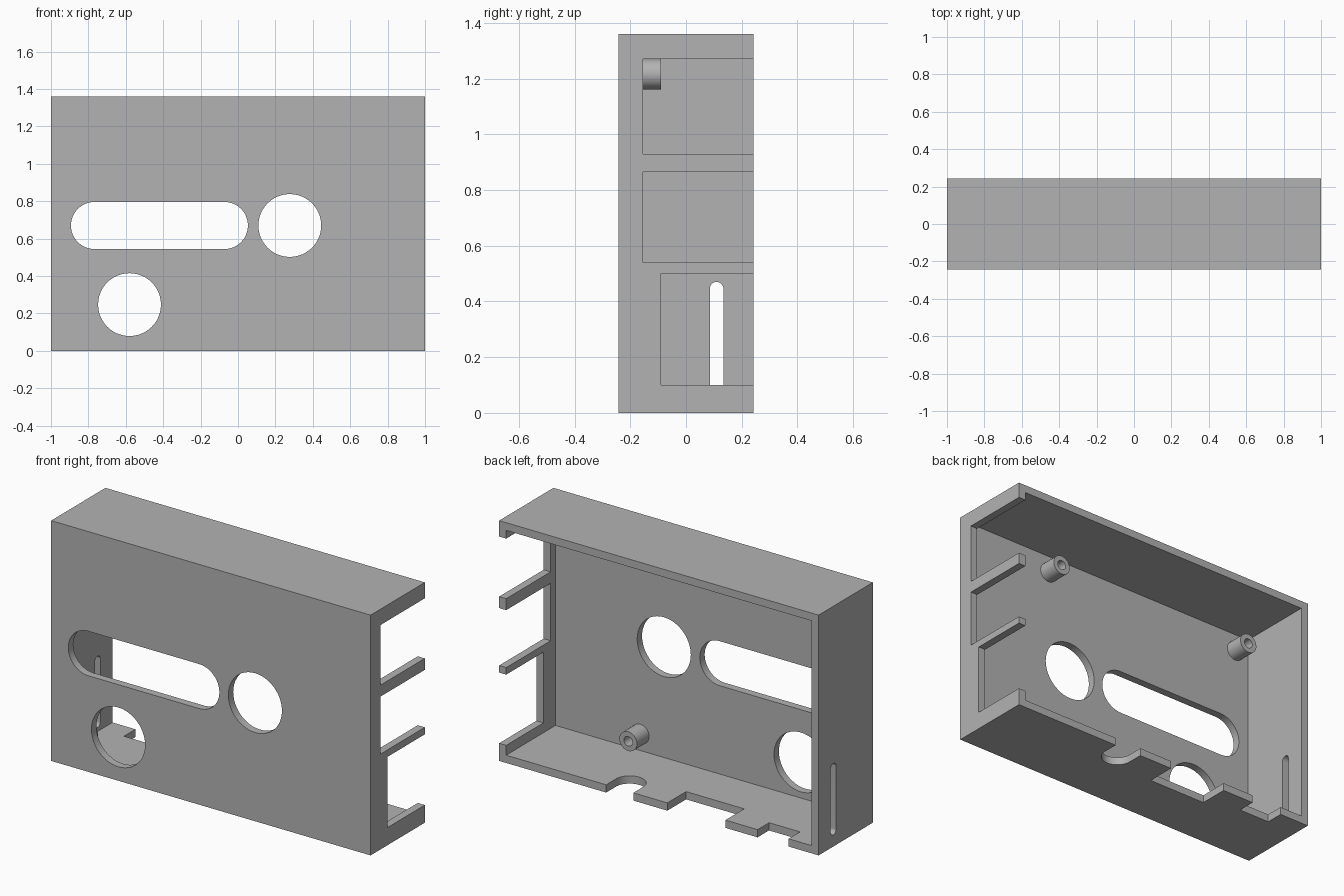
import bpy, bmesh, math
from mathutils import Vector

cube = bpy.data.objects.get("Cube")
if cube:
    bpy.data.objects.remove(cube, do_unlink=True)

W, D, H = 1.0, 0.2425, 1.36      # half width, half depth, height
T = 0.044                        # wall thickness
FLOOR = -D + T                   # inner face of the front plate
OUT = D + 0.2                    # cutters run out past the open back

grey = bpy.data.materials.new("plain grey")
grey.use_nodes = True
grey.diffuse_color = (0.45, 0.45, 0.45, 1)
grey.node_tree.nodes["Principled BSDF"].inputs["Base Color"].default_value = grey.diffuse_color


def prism(name, outline, axis, lo, hi):
    """Extrude a 2D outline along an axis (outline uses the other two axes in order)."""
    bm = bmesh.new()
    others = [i for i in range(3) if i != axis]
    verts = []
    for u, v in outline:
        p = Vector()
        p[others[0]], p[others[1]], p[axis] = u, v, lo
        verts.append(bm.verts.new(p))
    face = bm.faces.new(verts)
    out = bmesh.ops.extrude_face_region(bm, geom=[face])
    shift = Vector()
    shift[axis] = hi - lo
    bmesh.ops.translate(bm, vec=shift, verts=[g for g in out["geom"] if isinstance(g, bmesh.types.BMVert)])
    bmesh.ops.recalc_face_normals(bm, faces=bm.faces)
    mesh = bpy.data.meshes.new(name)
    bm.to_mesh(mesh)
    bm.free()
    mesh.materials.append(grey)
    obj = bpy.data.objects.new(name, mesh)
    bpy.context.collection.objects.link(obj)
    return obj


def rect(u0, u1, v0, v1):
    return [(u0, v0), (u1, v0), (u1, v1), (u0, v1)]


def stadium(a, b, r, n=24):
    """Round-ended slot from centre a to centre b; a circle when they coincide."""
    start = math.atan2(b[1] - a[1], b[0] - a[0]) - math.pi / 2
    pts = []
    for c, turn in ((b, 0), (a, math.pi)):
        for i in range(n + 1):
            t = start + turn + math.pi * i / n
            pts.append((c[0] + r * math.cos(t), c[1] + r * math.sin(t)))
    return pts if a != b else pts[:n] + pts[n + 1:-1]


def cut(obj, cutters):
    """Subtract the cutters, bake the result and remove them."""
    for c in cutters:
        c.hide_render = True
        mod = obj.modifiers.new("cut", "BOOLEAN")
        mod.operation, mod.solver, mod.object = "DIFFERENCE", "EXACT", c
    deps = bpy.context.evaluated_depsgraph_get()
    mesh = bpy.data.meshes.new_from_object(obj.evaluated_get(deps))
    obj.modifiers.clear()
    obj.data = mesh
    for c in cutters:
        bpy.data.objects.remove(c, do_unlink=True)


def smooth(obj):
    bpy.ops.object.select_all(action="DESELECT")
    obj.select_set(True)
    bpy.context.view_layer.objects.active = obj
    bpy.ops.object.shade_smooth_by_angle(angle=math.radians(30))


# Case shell, open at the back
case = prism("case_shell", rect(-W, W, 0, H), 1, -D, D)
cutters = [prism("cavity_cutter", rect(-W + T, W - T, T, H - T), 1, FLOOR, OUT)]

# Front plate: long slot and two round holes
front_holes = [((-0.767, 0.67), (-0.073, 0.67), 0.126),
               ((0.277, 0.67), (0.277, 0.67), 0.168),
               ((-0.58, 0.247), (-0.58, 0.247), 0.168)]
for a, b, r in front_holes:
    cutters.append(prism("front_cutter", stadium(a, b, r), 1, -D - 0.1, FLOOR + 0.02))

# Left wall: three open-ended port bays
for y, z0, z1 in [(-0.155, 0.93, 1.27), (-0.155, 0.54, 0.865), (-0.09, 0.1, 0.5)]:
    cutters.append(prism("bay_cutter", rect(y, OUT, z0, z1), 0, W - T - 0.02, W + 0.1))

# Right wall: narrow card slot
cutters.append(prism("card_slot_cutter", stadium((0.11, 0.09), (0.11, 0.446), 0.024),
                     0, -W - 0.1, -W + T + 0.02))

# Bottom wall: round-ended notch and two square notches
bottom = (-0.1, T + 0.02)
cutters.append(prism("round_notch_cutter", stadium((0.245, 0.154), (0.245, OUT), 0.085), 2, *bottom))
for x0, x1, y in [(-0.417, -0.053, 0.075), (-0.812, -0.618, 0.14)]:
    cutters.append(prism("square_notch_cutter", rect(x0, x1, y, OUT), 2, *bottom))

cut(case, cutters)
smooth(case)

# Hollow mounting posts
for side, x in (("left", 0.425), ("right", -0.868)):
    for level, z in (("lower", 0.138), ("upper", 1.216)):
        post = prism(f"{level}_{side}_post", stadium((x, z), (x, z), 0.055, 16), 1, FLOOR - 0.005, -0.09)
        cut(post, [prism("bore_cutter", stadium((x, z), (x, z), 0.027, 16), 1, FLOOR + 0.001, 0)])
        smooth(post)
